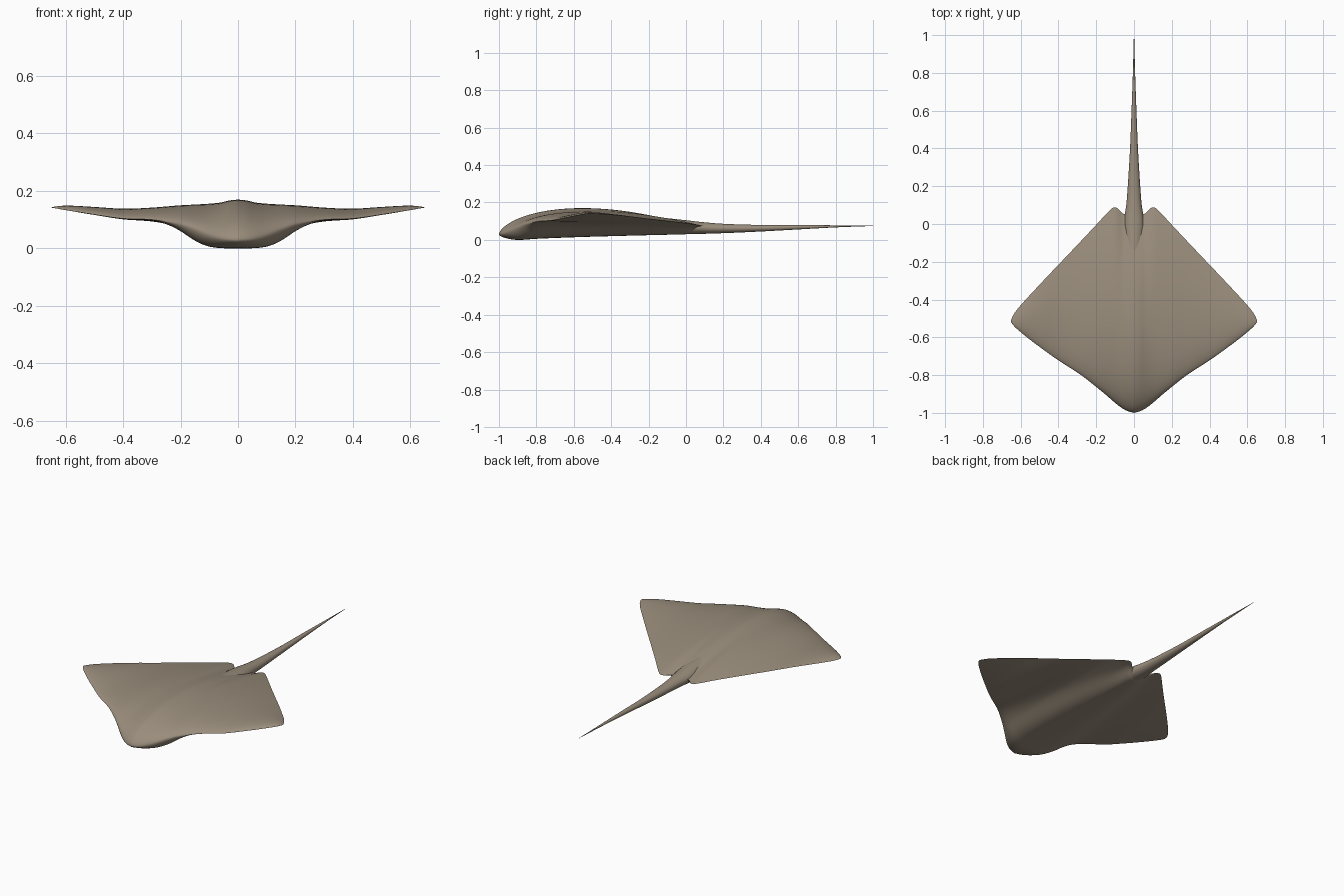
import bpy, bmesh, math

if "Cube" in bpy.data.objects:
    bpy.data.objects.remove(bpy.data.objects["Cube"])


def curve(*pts):
    """Smooth curve through (position, value) points."""
    n = len(pts)

    def slope(i):
        a, b = pts[max(i - 1, 0)], pts[min(i + 1, n - 1)]
        return (b[1] - a[1]) / (b[0] - a[0])

    def f(x):
        x = min(max(x, pts[0][0]), pts[-1][0])
        i = 0
        while i < n - 2 and x > pts[i + 1][0]:
            i += 1
        (x0, y0), (x1, y1) = pts[i], pts[i + 1]
        d = x1 - x0
        s = (x - x0) / d
        return ((2*s**3 - 3*s*s + 1) * y0 + (s**3 - 2*s*s + s) * d * slope(i)
                + (3*s*s - 2*s**3) * y1 + (s**3 - s*s) * d * slope(i + 1))
    return f


# outline of the disc and heights of its edges, by distance from the middle
front_y = curve((0, -1), (.03, -.992), (.06, -.977), (.1, -.947), (.16, -.895), (.28, -.8),
                (.4, -.722), (.48, -.665), (.56, -.605), (.62, -.555), (.64, -.535), (.65, -.52))
back_y = curve((0, .05), (.05, .052), (.065, .06), (.085, .082), (.1, .088), (.115, .084),
               (.15, .05), (.2, -.004), (.29, -.1), (.385, -.2), (.48, -.3), (.6, -.43),
               (.635, -.475), (.65, -.505))
front_z = curve((0, .03), (.05, .034), (.1, .046), (.16, .07), (.2, .084), (.3, .1),
                (.4, .104), (.5, .118), (.65, .142))
back_z = curve((0, .07), (.1, .075), (.2, .09), (.385, .113), (.5, .128), (.65, .142))
crest_z = curve((0, .169), (.03, .166), (.06, .159), (.1, .155), (.2, .15), (.3, .142),
                (.4, .138), (.5, .144), (.6, .149), (.65, .144))
# underside keel line along the length
belly_z = curve((-1, .01), (-.9, 0), (-.8, .006), (-.6, .014), (-.4, .02), (0, .03), (.1, .032))


def bulge(t):
    return t**.6 * (1 - t) / .347


def disc_point(x, t, top):
    a = abs(x)
    y = front_y(a) + (back_y(a) - front_y(a)) * t
    edge = front_z(a) + (back_z(a) - front_z(a)) * t
    mid = front_z(a) * .625 + back_z(a) * .375
    if top:
        return x, y, edge + max(crest_z(a) - mid, 0) * bulge(t)
    z = edge - .009 * (1 - (a / .65)**2) * bulge(t)
    # belly bulge narrows toward the tail and closes at the rim
    w = .19 - .13 * min(max((y + .85) / .9, 0), 1)
    near = min(t / .08, (1 - t) / .05, 1)
    close = math.sqrt(max(0, 1 - (1 - near)**2))
    return x, y, z + (belly_z(y) - z) * math.exp(-(a / w)**3) * close


def loft(name, rings, material):
    bm = bmesh.new()
    loops = [[bm.verts.new(p) for p in r] for r in rings]
    n = len(loops[0])
    for a, b in zip(loops, loops[1:]):
        for i in range(n):
            bm.faces.new((a[i], a[(i + 1) % n], b[(i + 1) % n], b[i]))
    bm.faces.new(loops[0])
    bm.faces.new(loops[-1][::-1])
    bmesh.ops.recalc_face_normals(bm, faces=bm.faces)
    mesh = bpy.data.meshes.new(name)
    bm.to_mesh(mesh)
    bm.free()
    mesh.materials.append(material)
    ob = bpy.data.objects.new(name, mesh)
    bpy.context.collection.objects.link(ob)
    bpy.context.view_layer.objects.active = ob
    ob.select_set(True)
    bpy.ops.object.shade_smooth_by_angle(angle=math.radians(50))
    ob.select_set(False)
    return ob


skin = bpy.data.materials.new("taupe skin")
skin.diffuse_color = (.32, .265, .2, 1)
skin.use_nodes = True
skin.node_tree.nodes["Principled BSDF"].inputs["Base Color"].default_value = skin.diffuse_color

# flat diamond body with wings
M, N = 72, 40
ts = [(1 - math.cos(math.pi * j / N)) / 2 for j in range(N + 1)]
rings = []
for k in range(-M, M + 1):
    x = .65 * k / M
    rings.append([disc_point(x, t, True) for t in ts]
                 + [disc_point(x, t, False) for t in ts[-2:0:-1]])
loft("body_and_wings", rings, skin)

# long tapering tail, its root sunk into the body
tail_w = curve((-.3, .03), (-.1, .05), (0, .055), (.05, .049), (.1, .041), (.2, .033),
               (.4, .021), (.6, .013), (.8, .006), (1, .0008))
tail_top = curve((-.3, .138), (-.1, .116), (0, .105), (.1, .094), (.2, .086), (.4, .08),
                 (.6, .08), (.8, .078), (1, .076))
tail_low = curve((-.3, .035), (0, .031), (.2, .036), (.4, .045), (.6, .056), (.8, .067), (1, .0745))
rings = []
for k in range(53):
    y = -.3 + 1.3 * k / 52
    w, hi, lo = tail_w(y), tail_top(y), tail_low(y)
    rings.append([(w * math.cos(a), y, (hi + lo) / 2 + (hi - lo) / 2 * math.sin(a))
                  for a in (math.tau * i / 24 for i in range(24))])
loft("tail", rings, skin)
